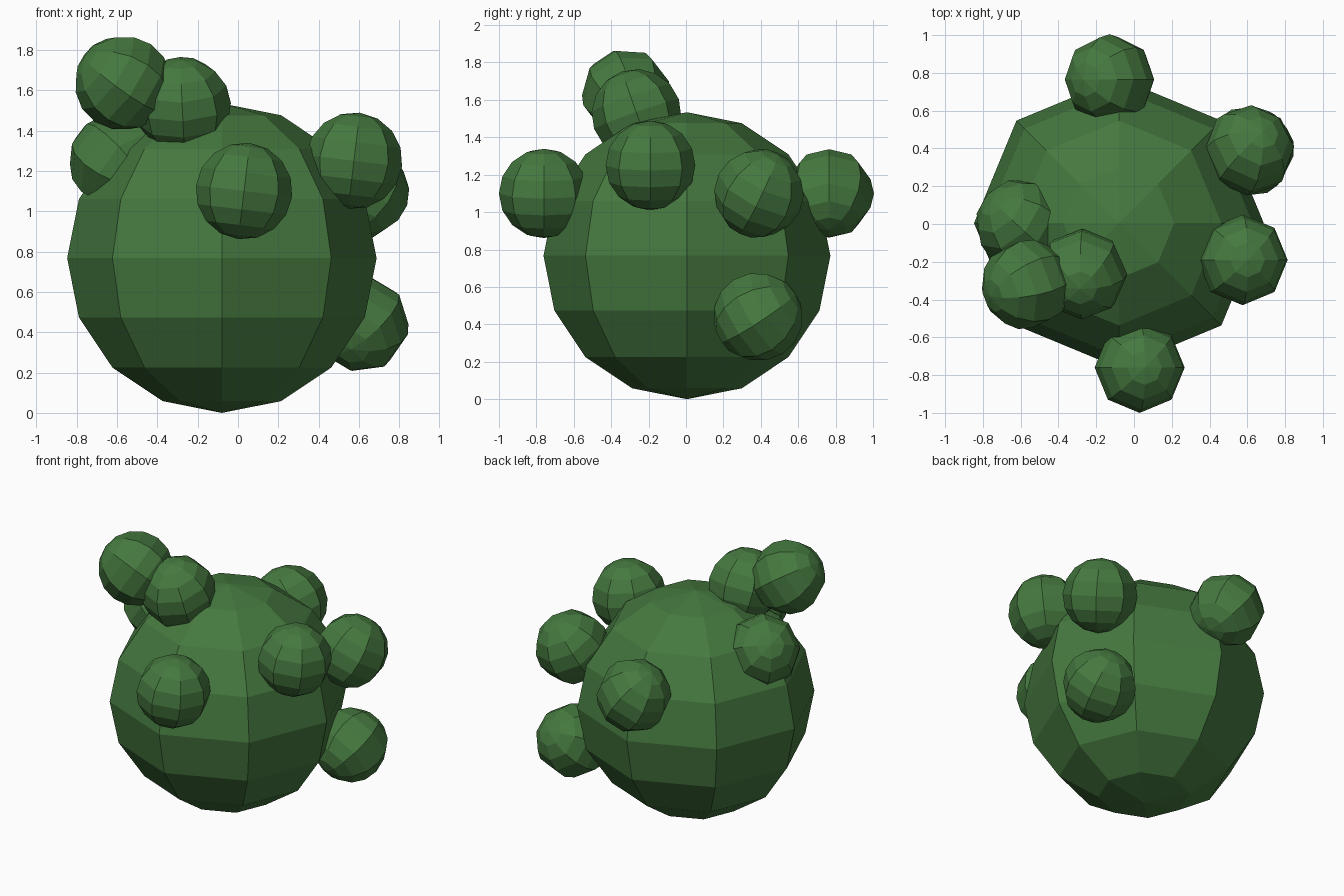
import bpy
from mathutils import Vector

cube = bpy.data.objects.get("Cube")
if cube:
    bpy.data.objects.remove(cube, do_unlink=True)

# Single leaf colour
leaf = bpy.data.materials.new("leaf_green")
leaf.use_nodes = True
colour = (0.06, 0.19, 0.05, 1.0)
leaf.diffuse_color = colour
leaf.node_tree.nodes["Principled BSDF"].inputs["Base Color"].default_value = colour


def foliage_ball(name, centre, radius, axis=(0, 0, 1)):
    """Faceted eight-sided ball whose poles lie along the given axis."""
    bpy.ops.mesh.primitive_uv_sphere_add(segments=8, ring_count=8, radius=radius)
    ball = bpy.context.object
    ball.name = name
    ball.location = centre
    ball.rotation_mode = "QUATERNION"
    ball.rotation_quaternion = Vector((0, 0, 1)).rotation_difference(Vector(axis))
    ball.data.materials.append(leaf)
    bpy.ops.object.shade_flat()
    return ball


# Main rounded crown
foliage_ball("bush_body", (-0.08, 0.005, 0.767), 0.767)

# Small tufts: name, centre, lean of the poles
tufts = [
    ("front_tuft", (0.03, -0.76, 1.10), (0.12, 0, 1)),
    ("left_front_tuft", (0.575, -0.19, 1.25), (0.12, 0, 1)),
    ("left_back_tuft", (0.61, 0.39, 1.10), (0.35, 0.5, 1)),
    ("left_low_tuft", (0.61, 0.385, 0.44), (0.4, 1.6, 1)),
    ("back_tuft", (-0.13, 0.765, 1.10), (-0.7, 0, 1)),
    ("upper_outer_tuft", (-0.57, -0.32, 1.635), (-1.5, -0.5, 1)),
    ("upper_inner_tuft", (-0.275, -0.265, 1.525), (-0.05, -0.35, 1)),
    ("right_tuft", (-0.60, 0, 1.25), (-0.7, 0.6, 0.6)),
]
for name, centre, axis in tufts:
    foliage_ball(name, centre, 0.24, axis)
